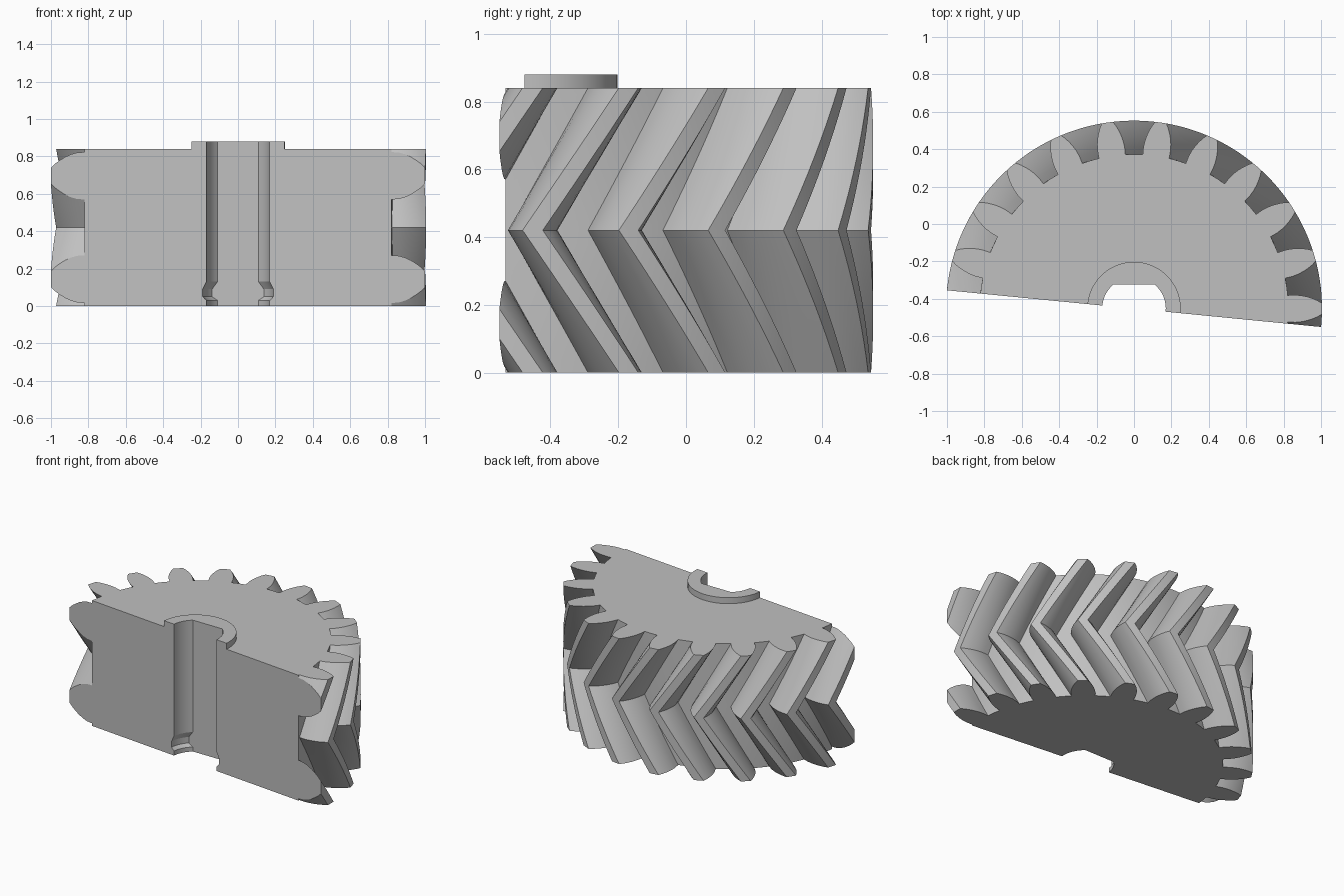
import bpy, bmesh, math

if "Cube" in bpy.data.objects:
    bpy.data.objects.remove(bpy.data.objects["Cube"])

# Main dimensions
CY = -0.4525            # gear axis position in y
TEETH = 22
PITCH = math.radians(360 / TEETH)
HEIGHT, MID = 0.84, 0.42
HUB_TOP = 0.88
TILT = math.radians(-5.6)  # slant of the cut face

grey = bpy.data.materials.new("plain grey")
grey.use_nodes = True
COLOUR = (0.53, 0.53, 0.53, 1)
grey.diffuse_color = COLOUR
grey.node_tree.nodes["Principled BSDF"].inputs["Base Color"].default_value = COLOUR


def loft(name, rings):
    """Closed solid through equal-length rings of points, listed bottom to top."""
    bm = bmesh.new()
    loops = [[bm.verts.new(p) for p in ring] for ring in rings]
    n = len(loops[0])
    for low, high in zip(loops, loops[1:]):
        for i in range(n):
            j = (i + 1) % n
            bm.faces.new((low[i], low[j], high[j], high[i]))
    bm.faces.new(loops[0][::-1])
    bm.faces.new(loops[-1])
    bmesh.ops.recalc_face_normals(bm, faces=bm.faces)
    mesh = bpy.data.meshes.new(name)
    bm.to_mesh(mesh)
    bm.free()
    obj = bpy.data.objects.new(name, mesh)
    bpy.context.collection.objects.link(obj)
    mesh.materials.append(grey)
    return obj


def polar(r, a, z):
    return (r * math.cos(a), CY + r * math.sin(a), z)


# Tooth outline: (radius, half angle in degrees), root to tip
FLANK = [(0.825, 4.95), (0.865, 4.85), (0.90, 4.45), (0.93, 3.9),
         (0.955, 3.3), (0.98, 2.6), (1.005, 1.7)]
TOOTH = ([(r, -a) for r, a in FLANK] + [(1.005, 0)]
         + [(r, a) for r, a in FLANK[::-1]] + [(0.825, 180 / TEETH)])


def gear_ring(z):
    twist = -PITCH * (1 - abs(z - MID) / MID)
    return [polar(r, k * PITCH + math.radians(a) + twist, z)
            for k in range(TEETH) for r, a in TOOTH]


def bore_ring(r, z, flat=0.13, n=40):
    a = math.asin(flat / r)
    start, end = math.pi - a, 2 * math.pi + a
    return [polar(r, start + (end - start) * i / n, z) for i in range(n + 1)]


# Herringbone gear body and raised hub
STEPS = 20
gear = loft("herringbone_gear", [gear_ring(HEIGHT * i / STEPS) for i in range(STEPS + 1)])
hub = loft("hub_collar", [[polar(0.25, math.tau * i / 64, z) for i in range(64)]
                          for z in (HEIGHT, HUB_TOP)])

# Cutters: flatted bore with a groove near its foot, and the half-space in front
bore = loft("bore_cutter", [bore_ring(r, z) for r, z in
                            ((0.17, -0.1), (0.17, 0.03), (0.19, 0.05),
                             (0.19, 0.09), (0.17, 0.13), (0.17, 1.0))])
c, s = math.cos(TILT), math.sin(TILT)
front = loft("front_cutter", [[(u * c - v * s, CY + u * s + v * c, z)
                               for u, v in ((-2, -2), (2, -2), (2, 0), (-2, 0))]
                              for z in (-0.2, 1.1)])

for obj in (gear, hub):
    bpy.ops.object.select_all(action='DESELECT')
    obj.select_set(True)
    bpy.context.view_layer.objects.active = obj
    for cutter in (bore, front):
        mod = obj.modifiers.new("cut", 'BOOLEAN')
        mod.operation, mod.solver, mod.object = 'DIFFERENCE', 'EXACT', cutter
        bpy.ops.object.modifier_apply(modifier=mod.name)
    bpy.ops.object.shade_smooth_by_angle(angle=math.radians(25))

for cutter in (bore, front):
    bpy.data.objects.remove(cutter)
